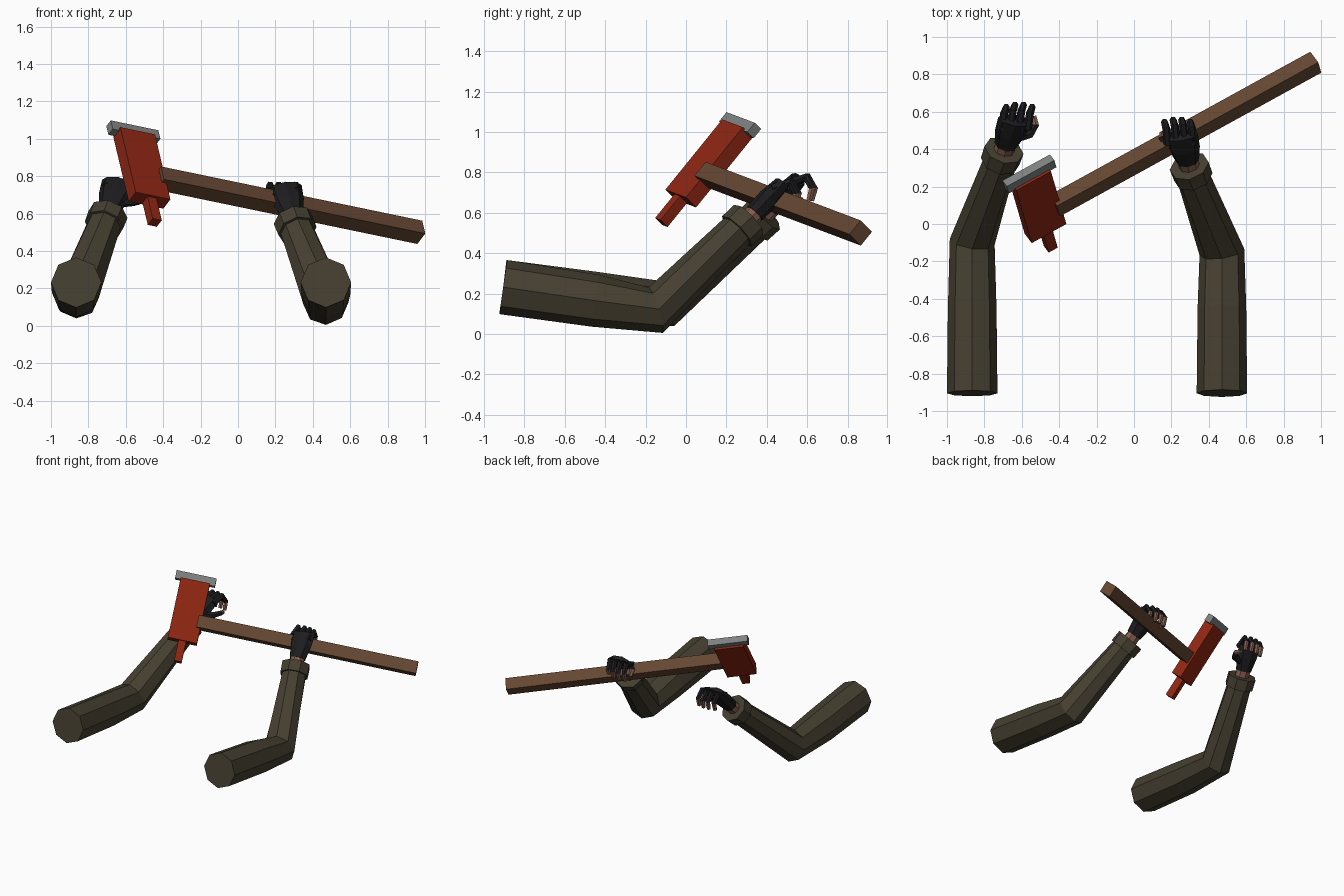
import bpy, bmesh, math
from mathutils import Vector as V

if "Cube" in bpy.data.objects:
    bpy.data.objects.remove(bpy.data.objects["Cube"])


def material(name, rgb):
    m = bpy.data.materials.new(name)
    m.diffuse_color = (*rgb, 1)
    m.use_nodes = True
    m.node_tree.nodes["Principled BSDF"].inputs["Base Color"].default_value = m.diffuse_color
    return m


SLEEVE = material("olive sleeve", (0.060, 0.050, 0.030))
GLOVE = material("black glove", (0.012, 0.012, 0.014))
SKIN = material("skin", (0.24, 0.11, 0.075))
WOOD = material("brown wood", (0.130, 0.062, 0.032))
RED = material("red paint", (0.270, 0.019, 0.006))
STEEL = material("grey steel", (0.21, 0.22, 0.22))


def finish(name, bm, mats):
    bmesh.ops.recalc_face_normals(bm, faces=bm.faces[:])
    me = bpy.data.meshes.new(name)
    bm.to_mesh(me)
    bm.free()
    for m in mats:
        me.materials.append(m)
    ob = bpy.data.objects.new(name, me)
    bpy.context.collection.objects.link(ob)
    return ob


def loft(name, pts, radii, mats, sides=8, side=(1, 0, 0), tip=False):
    """Skin a closed tube through pts; radii are (across, up) per point.
    With tip=True the last segment and cap use the second material."""
    pts = [V(p) for p in pts]
    phase = math.pi / 4 if sides == 4 else 0
    grow = math.sqrt(2) if sides == 4 else 1
    bm = bmesh.new()
    rings = []
    for i, p in enumerate(pts):
        t = V()
        if i > 0:
            t += (p - pts[i - 1]).normalized()
        if i < len(pts) - 1:
            t += (pts[i + 1] - p).normalized()
        t.normalize()
        s = V(side)
        s = (s - t * s.dot(t)).normalized()
        u = s.cross(t)
        a, b = radii[i]
        ring = []
        for k in range(sides):
            ang = phase + 2 * math.pi * k / sides
            ring.append(bm.verts.new(p + s * a * grow * math.cos(ang) + u * b * grow * math.sin(ang)))
        rings.append(ring)
    bm.faces.new(rings[0])
    end = bm.faces.new(rings[-1])
    end.material_index = int(tip)
    for i in range(len(rings) - 1):
        for k in range(sides):
            j = (k + 1) % sides
            f = bm.faces.new((rings[i][k], rings[i][j], rings[i + 1][j], rings[i + 1][k]))
            f.material_index = int(tip and i == len(rings) - 2)
    return finish(name, bm, mats)


# --- axe: d runs along the handle, h towards the blade, n across the head ---
d = V((1.397, 0.768, -0.29)).normalized()
h = V((-0.15, 0.635, 0.757))
h = (h - d * h.dot(d)).normalized()
butt = V((-0.445, -0.122, 0.552))
handle_end = V((0.972, 0.865, 0.50))


def axe_block(name, s0, s1, w, t, mat):
    loft(name, [butt + h * s0, butt + h * s1], [(w / 2, t / 2)] * 2, [mat], 4, d)


axe_block("axe_poll_spike", 0.0, 0.20, 0.056, 0.056, RED)
axe_block("axe_head", 0.155, 0.61, 0.215, 0.08, RED)
axe_block("axe_blade", 0.60, 0.66, 0.295, 0.05, STEEL)
loft("axe_handle", [handle_end - d * 1.62, handle_end], [(0.045, 0.045)] * 2, [WOOD], 4, h)


# --- arms and gloved hands ---
def arm(side, shoulder, middle, elbow, wrist, knuckle, thumb):
    elbow, wrist, knuckle = V(elbow), V(wrist), V(knuckle)
    f = (wrist - elbow).normalized()
    cuff = wrist - f * 0.085
    loft(side + "_sleeve", [shoulder, middle, elbow, cuff + f * 0.02],
         [(0.135, 0.135), (0.13, 0.13), (0.121, 0.118), (0.09, 0.09)], [SLEEVE])
    loft(side + "_cuff", [cuff, wrist], [(0.106, 0.104), (0.108, 0.104)], [SLEEVE])
    # bare wrist and glove palm
    start = wrist + (knuckle - wrist) * 0.18
    loft(side + "_wrist", [wrist - f * 0.03, start + f * 0.02],
         [(0.058, 0.05), (0.054, 0.045)], [SKIN])
    loft(side + "_palm", [start, start.lerp(knuckle, 0.5), knuckle],
         [(0.062, 0.05), (0.085, 0.054), (0.092, 0.042)], [GLOVE])
    # curled fingers with bare tips
    lean = (knuckle.x - wrist.x) * 0.4
    for i in range(4):
        k = i - 1.5
        reach = -0.012 * abs(k)
        base = knuckle + V((k * 0.046, reach, 0))
        path = [base - V((0, 0.03, 0.02)),
                base + V((lean * 0.5, 0.055, 0.012)),
                base + V((lean, 0.088, -0.045)),
                base + V((lean, 0.072, -0.105))]
        loft(f"{side}_finger_{i + 1}", path,
             [(0.022, 0.024), (0.021, 0.022), (0.019, 0.019), (0.015, 0.015)],
             [GLOVE, SKIN], 6, tip=True)
    loft(side + "_thumb", thumb,
         [(0.028, 0.028), (0.024, 0.024), (0.020, 0.020), (0.015, 0.015)],
         [GLOVE, SKIN], 6, side=(0, 0, 1), tip=True)


arm("left", (-0.865, -0.905, 0.232), (-0.865, -0.45, 0.178), (-0.865, -0.095, 0.152),
    (-0.695, 0.395, 0.595), (-0.637, 0.555, 0.765),
    [(-0.63, 0.46, 0.66), (-0.555, 0.48, 0.665), (-0.525, 0.53, 0.67), (-0.535, 0.575, 0.66)])
arm("right", (0.47, -0.905, 0.232), (0.47, -0.45, 0.165), (0.47, -0.15, 0.118),
    (0.295, 0.31, 0.565), (0.25, 0.475, 0.74),
    [(0.25, 0.40, 0.66), (0.18, 0.425, 0.70), (0.15, 0.46, 0.695), (0.15, 0.485, 0.655)])
